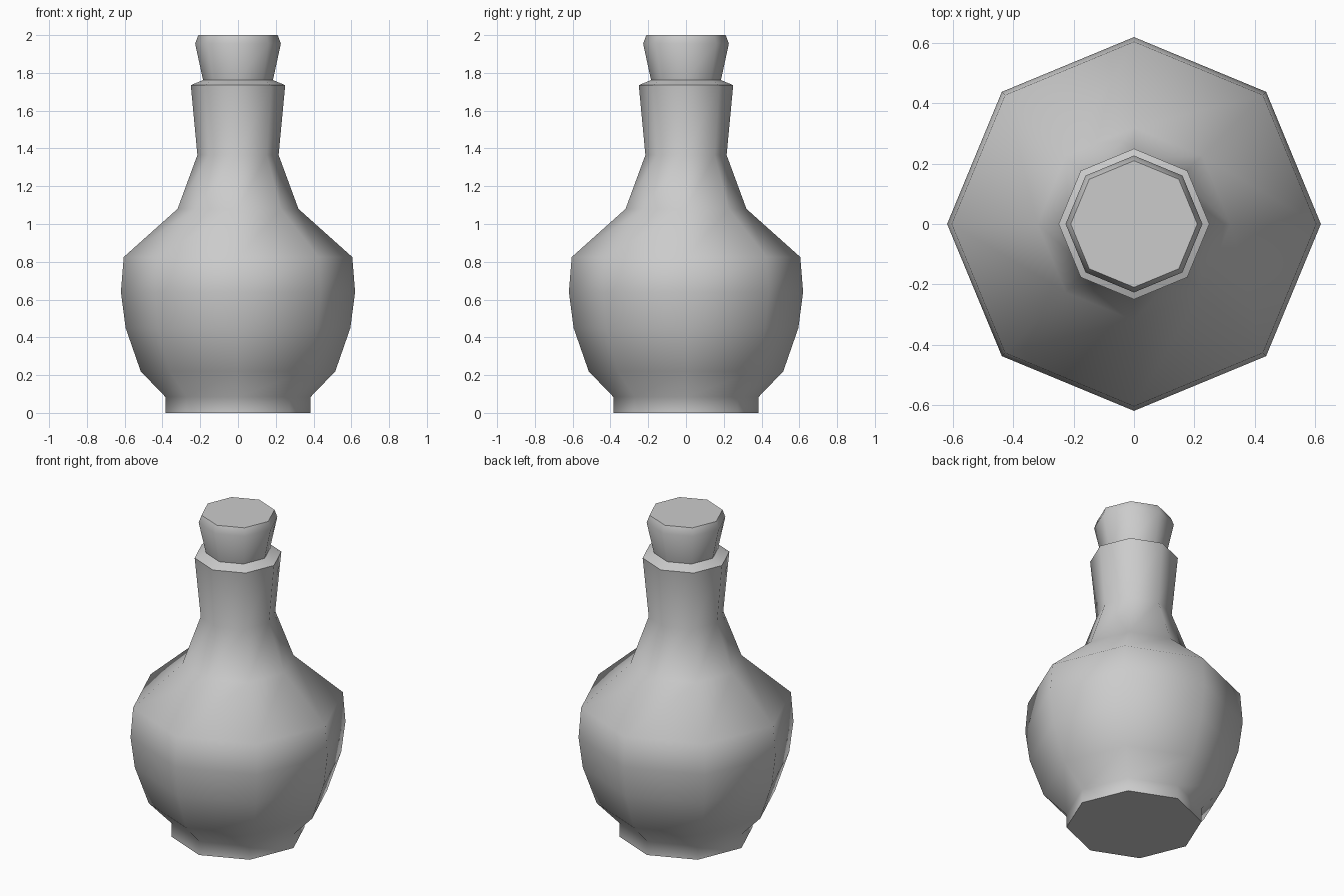
import bpy, bmesh, math

if "Cube" in bpy.data.objects:
    bpy.data.objects.remove(bpy.data.objects["Cube"])

SIDES = 8


def lathe(name, profile, cap_bottom=False, cap_top=False):
    """Revolve (radius, height) points into a low-poly smooth-shaded body."""
    bm = bmesh.new()
    rings = []
    for r, z in profile:
        rings.append([bm.verts.new((r * math.cos(math.tau * i / SIDES),
                                    r * math.sin(math.tau * i / SIDES), z))
                      for i in range(SIDES)])
    for low, high in zip(rings, rings[1:]):
        for i in range(SIDES):
            j = (i + 1) % SIDES
            bm.faces.new((low[i], low[j], high[j], high[i]))
    if cap_bottom:
        bm.faces.new(rings[0][::-1])
    if cap_top:
        bm.faces.new(rings[-1])
    mesh = bpy.data.meshes.new(name)
    bm.to_mesh(mesh)
    bm.free()
    obj = bpy.data.objects.new(name, mesh)
    bpy.context.collection.objects.link(obj)
    bpy.ops.object.select_all(action='DESELECT')
    obj.select_set(True)
    bpy.context.view_layer.objects.active = obj
    bpy.ops.object.shade_smooth_by_angle(angle=math.radians(58))
    return obj


# Bottle: foot, round belly, shoulder, flared neck and bevelled rim
lathe("bottle", [(0.385, 0), (0.385, 0.085), (0.515, 0.22), (0.595, 0.45),
                 (0.62, 0.64), (0.605, 0.825), (0.32, 1.08), (0.215, 1.365),
                 (0.25, 1.735), (0.185, 1.762)], cap_bottom=True)

# Stopper: tapered plug rising from the rim
lathe("stopper", [(0.185, 1.762), (0.227, 1.955), (0.21, 2.0)], cap_top=True)
